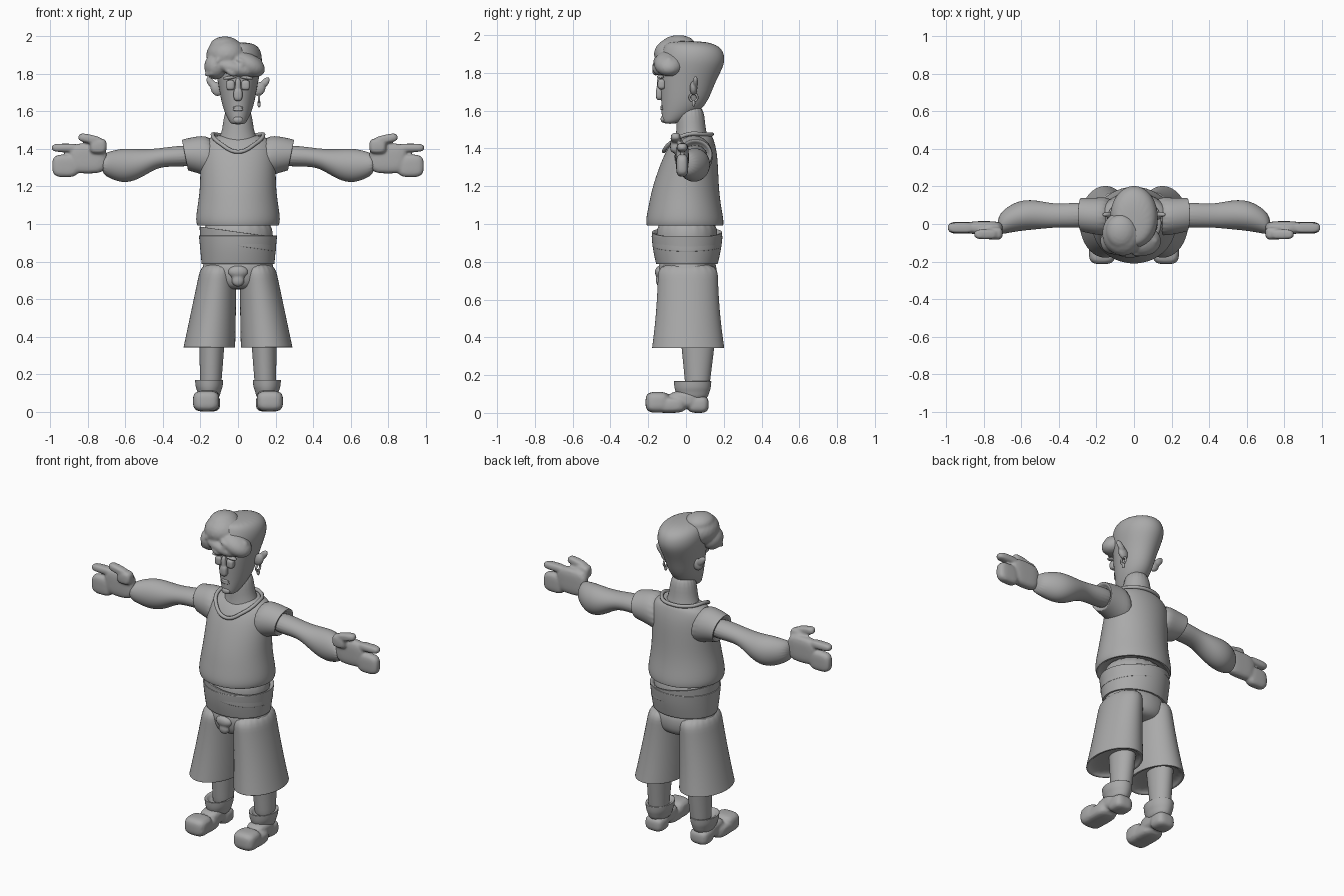
import bpy
import bmesh
import math
import random
from mathutils import Matrix, Vector

default_cube = bpy.data.objects.get("Cube")
if default_cube:
    bpy.data.objects.remove(default_cube)

clay_color = (.4, .4, .4, 1)
clay = bpy.data.materials.new("clay grey")
clay.use_nodes = True
clay.diffuse_color = clay_color
clay.node_tree.nodes["Principled BSDF"].inputs["Base Color"].default_value = clay_color


def finish(name, bm, mirror):
    """Turn a bmesh into a smooth object, optionally mirrored across x."""
    bmesh.ops.recalc_face_normals(bm, faces=bm.faces)
    for face in bm.faces:
        face.smooth = True
    mesh = bpy.data.meshes.new(name)
    bm.to_mesh(mesh)
    bm.free()
    mesh.materials.append(clay)
    obj = bpy.data.objects.new(name, mesh)
    bpy.context.collection.objects.link(obj)
    if mirror:
        obj.modifiers.new("mirror", "MIRROR").use_mirror_merge = False
    return obj


def loft(name, rings, axis="z", mirror=False, slope=0, sides=20):
    """Skin ellipses (position, half width, low, high, centre) along an axis."""
    bm = bmesh.new()
    loops = []
    for position, half, low, high, *centre in rings:
        loop = []
        for side in range(sides):
            angle = math.tau * side / sides
            across = half * math.cos(angle)
            rise = (high - low) / 2 * math.sin(angle)
            u = sum(centre) + across
            v = (low + high) / 2 + rise
            if axis == "z":
                corner = (u, v, position + slope * across)
            else:
                corner = (position + slope * rise, u, v)
            loop.append(bm.verts.new(corner))
        loops.append(loop)
    for lower, upper in zip(loops, loops[1:]):
        for side in range(sides):
            following = (side + 1) % sides
            bm.faces.new((lower[side], lower[following], upper[following], upper[side]))
    bm.faces.new(loops[0])
    bm.faces.new(loops[-1])
    obj = finish(name, bm, mirror)
    soften = obj.modifiers.new("soften", "SUBSURF")
    soften.levels = soften.render_levels = 2


def hem(rings, thickness=.015):
    """Fold the last ring inwards, leaving a hollow opening."""
    position, half, low, high, *centre = rings[-1]
    inward = math.copysign(thickness * 2, rings[-2][0] - position)
    folded = list(rings)
    for inset, shift in ((0, inward / 8), (thickness, 0), (thickness * 2, inward)):
        folded.append((position + shift, half - inset, low + inset, high - inset, *centre))
    return folded


def mass(name, lumps, power=2, voxel=.008, mirror=False):
    """Fuse rounded lumps (centre, radii, tilt); a high power is boxier."""
    bm = bmesh.new()
    for centre, radii, *tilt in lumps:
        ball = bmesh.ops.create_icosphere(bm, subdivisions=3, radius=1)
        turn = Matrix.Rotation(math.radians(sum(tilt)), 3, "Y")
        for vert in ball["verts"]:
            vert.co /= sum(abs(c) ** power for c in vert.co) ** (1 / power)
            stretched = Vector(c * radius for c, radius in zip(vert.co, radii))
            vert.co = turn @ stretched + Vector(centre)
    obj = finish(name, bm, mirror)
    remesh = obj.modifiers.new("fuse", "REMESH")
    remesh.mode = "VOXEL"
    remesh.voxel_size = voxel
    remesh.use_smooth_shade = True
    obj.modifiers.new("smooth", "SMOOTH").iterations = 2


def cord(name, points, radius):
    """Closed rounded cord through points."""
    curve = bpy.data.curves.new(name, "CURVE")
    curve.dimensions = "3D"
    curve.bevel_depth = radius
    curve.bevel_resolution = 2
    spline = curve.splines.new("BEZIER")
    spline.bezier_points.add(len(points) - 1)
    for knot, point in zip(spline.bezier_points, points):
        knot.co = point
        knot.handle_left_type = knot.handle_right_type = "AUTO"
    spline.use_cyclic_u = True
    curve.materials.append(clay)
    obj = bpy.data.objects.new(name, curve)
    bpy.context.collection.objects.link(obj)


circle = [math.tau * step / 8 for step in range(8)]

# Head, widening to a flat-topped back, on a flared neck
loft("head", [(1.53, .035, -.12, -.05), (1.55, .05, -.13, 0),
              (1.62, .085, -.13, .11), (1.74, .105, -.14, .15),
              (1.83, .125, -.14, .2), (1.88, .132, -.14, .21),
              (1.94, .12, -.12, .19), (1.97, .07, -.1, .1)])
loft("neck", [(1.34, .13, -.08, .13), (1.43, .115, -.06, .13),
              (1.5, .08, -.05, .1), (1.64, .075, -.05, .1)])

# Swept quiff with tousled tufts along the fringe
random.seed(4)
hair = [((-.06, -.05, 1.9), (.11, .12, .09)),
        ((-.07, -.04, 1.95), (.08, .09, .05)),
        ((-.12, -.09, 1.84), (.06, .07, .07)),
        ((.05, -.09, 1.85), (.1, .08, .06), 25),
        ((-.02, -.13, 1.83), (.1, .05, .04), 15)]
for tuft in range(16):
    angle = random.uniform(-math.pi, 0)
    root = (.13 * math.cos(angle) - .03, .09 * math.sin(angle) - .07,
            random.uniform(1.8, 1.89))
    hair.append((root, (.035, .02, .016), random.uniform(-60, 40)))
mass("hair", hair)

# Face details
mass("nose", [((0, -.14, 1.69), (.024, .02, .035)),
              ((0, -.14, 1.73), (.015, .015, .05))], power=3, voxel=.005)
mass("eyes", [((.04, -.13, 1.74), (.022, .02, .027))], power=4, voxel=.005, mirror=True)
mass("eyebrows", [((.045, -.135, 1.78), (.04, .02, .01), 8)], voxel=.005, mirror=True)
mass("lips", [((0, -.126, z), (.03, .01, .007)) for z in (1.608, 1.622)], voxel=.004)
mass("chin_tuft", [((0, -.12, 1.555), (.028, .015, .02))], voxel=.005)

# Pointed ears and the single earring
mass("ears", [((.115, .04, 1.72), (.03, .02, .04), 25),
              ((.14, .05, 1.75), (.02, .014, .04), 40)], voxel=.005, mirror=True)
cord("earring", [(.112, .04 + .02 * math.cos(angle), 1.67 + .02 * math.sin(angle))
                 for angle in circle], radius=.006)
mass("earring_drop", [((.112, .04, 1.64), (.01, .01, .02))], voxel=.004)

# Loose shirt with short sleeves and a dipping collar
loft("shirt", hem([(1.475, .1, -.02, .12), (1.465, .14, -.04, .14),
                   (1.44, .19, -.07, .15), (1.37, .205, -.12, .17),
                   (1.2, .203, -.18, .175), (1.1, .218, -.2, .187),
                   (1.02, .23, -.217, .203), (.99, .22, -.21, .2)]))
loft("sleeves", hem([(.1, .11, 1.22, 1.475, .04), (.2, .1, 1.26, 1.47, .04),
                     (.285, .09, 1.285, 1.45, .05)]),
     axis="x", mirror=True, slope=.2)
cord("collar", [(.135 * math.sin(angle), .01 - .127 * math.cos(angle),
                 1.475 - .09 * max(0, math.cos(angle)) ** 2)
                for angle in circle], radius=.011)

# Arms with heavy forearms
loft("arms", [(.2, .075, 1.3, 1.43, .05), (.38, .062, 1.31, 1.41, .045),
              (.45, .067, 1.29, 1.4, .045), (.53, .08, 1.235, 1.4, .05),
              (.61, .083, 1.215, 1.405, .045), (.68, .07, 1.24, 1.39, .02),
              (.73, .05, 1.27, 1.37, -.01)], axis="x", mirror=True)

# Hands: palm, index finger, joined fingers and thumb
mass("hands", [((.8, -.02, 1.35), (.1, .035, .08)),
               ((.92, -.02, 1.406), (.073, .028, .022)),
               ((.92, -.02, 1.31), (.07, .032, .06)),
               ((.745, -.05, 1.415), (.045, .034, .04)),
               ((.79, -.055, 1.453), (.062, .026, .023), -12)],
     power=3.5, mirror=True)

# Waist and wrapped sash
loft("waist", [(.76, .18, -.15, .16), (.9, .19, -.16, .17), (1.05, .19, -.16, .17)])
lower_wrap = [(.785, .197, -.16, .17), (.87, .205, -.18, .19), (.94, .212, -.185, .197)]
upper_wrap = [(.88, .205, -.18, .19), (.96, .208, -.184, .195)]
loft("sash", hem(hem(lower_wrap)[::-1]))
loft("sash_fold", hem(hem(upper_wrap)[::-1]), slope=-.14)
mass("sash_knot", [((0, -.135, .745), (.055, .03, .035)),
                   ((0, -.135, .7), (.035, .025, .035))])

# Wide knee-length trousers, flaring steadily from the hips
loft("hips", [(.65, .1, -.1, .11), (.67, .16, -.13, .15),
              (.72, .2, -.15, .17), (.85, .19, -.15, .16)])
flare = [step / 5 for step in range(6)]
loft("trouser_legs", hem([(.8 - .46 * f, .095 + .045 * f, -.15 - .033 * f * f,
                           .17 + .036 * f * f, .1 + .053 * f) for f in flare]),
     mirror=True)

# Tapering shins and folded ankle cuffs
loft("shins", [(.5 - .4 * f, .075 - .02 * f, .04 * f - .04, .17 - .05 * f, .135 + .012 * f)
               for f in flare], mirror=True)
loft("ankle_cuffs", hem([(.06, .055, -.04, .11, .154), (.11, .063, -.055, .125, .154),
                         (.13, .074, -.063, .133, .154), (.17, .076, -.066, .136, .154)]),
     mirror=True)

# Shoes: bulbous toe, sloping instep and separate heel
mass("shoes", [((.17, -.15, .056), (.07, .064, .055)),
               ((.17, -.09, .042), (.066, .09, .042)),
               ((.16, -.01, .07), (.058, .08, .045)),
               ((.155, .064, .045), (.06, .056, .045))],
     power=3.5, mirror=True)
